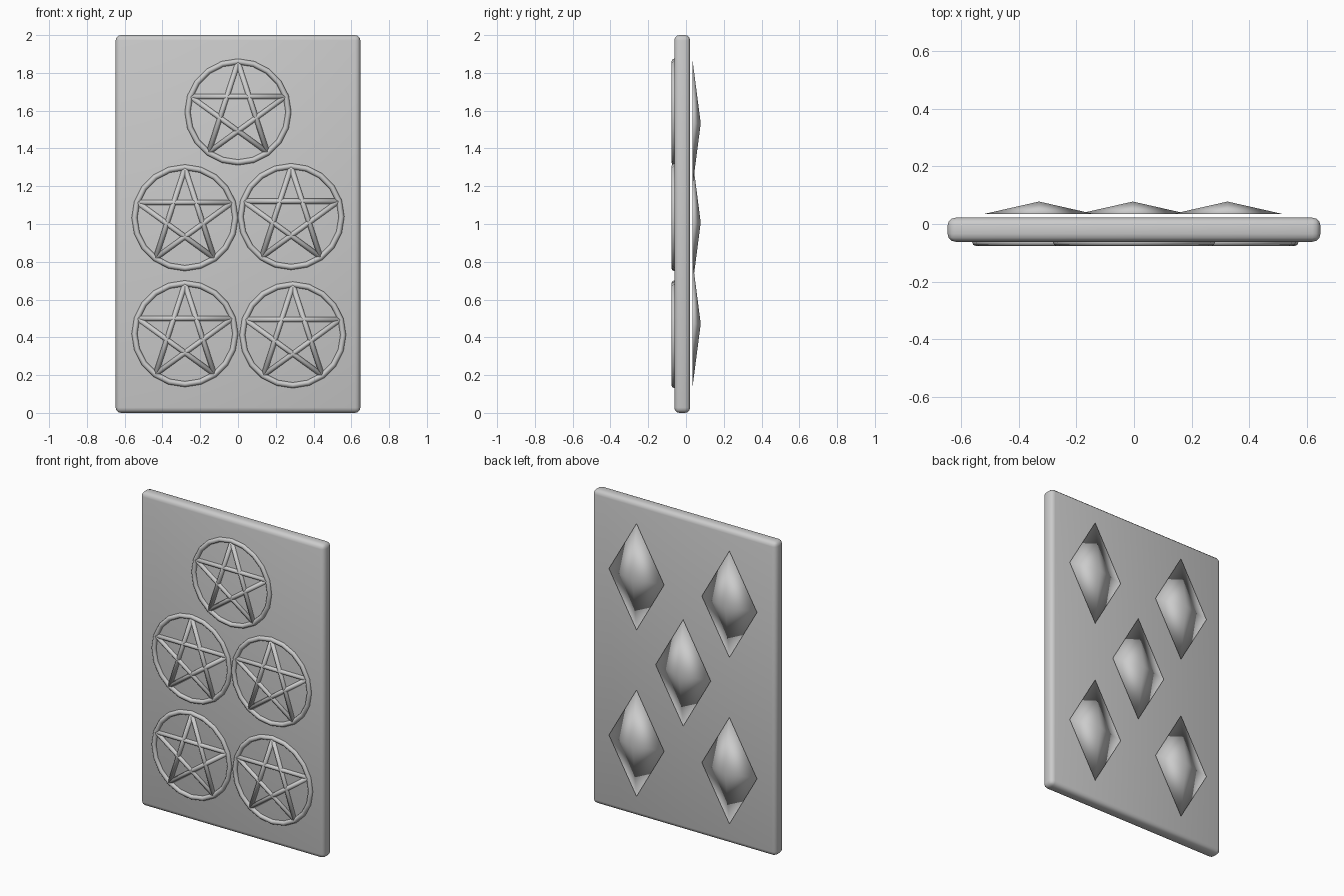
import bpy, bmesh, math
from mathutils import Vector, Matrix

if "Cube" in bpy.data.objects:
    bpy.data.objects.remove(bpy.data.objects["Cube"])

FACE_Y = -0.062   # front face of the slab
BACK_Y = 0.022    # back face of the slab


def finish(name, bm):
    """Turn a bmesh into a smooth shaded object."""
    bmesh.ops.recalc_face_normals(bm, faces=bm.faces)
    for f in bm.faces:
        f.smooth = True
    me = bpy.data.meshes.new(name)
    bm.to_mesh(me)
    bm.free()
    ob = bpy.data.objects.new(name, me)
    bpy.context.collection.objects.link(ob)
    return ob


# Rounded slab
bm = bmesh.new()
bmesh.ops.create_cube(bm, size=1)
bmesh.ops.scale(bm, vec=(1.296, BACK_Y - FACE_Y, 2.0), verts=bm.verts)
bmesh.ops.translate(bm, vec=(0, (BACK_Y + FACE_Y) / 2, 1), verts=bm.verts)
bmesh.ops.bevel(bm, geom=bm.edges[:], offset=0.028, segments=3,
                profile=0.5, affect='EDGES')
finish("slab", bm)


def add_ring(bm, major, minor, sides=20, tube=8):
    """Ring lying in the xz plane."""
    grid = []
    for i in range(sides):
        a = math.tau * i / sides
        row = []
        for j in range(tube):
            b = math.tau * j / tube
            r = major + minor * math.cos(b)
            row.append(bm.verts.new((r * math.sin(a), minor * math.sin(b), r * math.cos(a))))
        grid.append(row)
    for i in range(sides):
        n = (i + 1) % sides
        for j in range(tube):
            k = (j + 1) % tube
            bm.faces.new((grid[i][j], grid[n][j], grid[n][k], grid[i][k]))


def add_bar(bm, p, q, radius):
    """Round bar between two points."""
    d = q - p
    m = Matrix.Translation((p + q) / 2) @ d.to_track_quat('Z', 'Y').to_matrix().to_4x4()
    bmesh.ops.create_cone(bm, cap_ends=True, segments=8, radius1=radius,
                          radius2=radius, depth=d.length, matrix=m)


# Five ringed stars on the front
stars = [(0, 1.593), (-0.281, 1.033), (0.281, 1.039), (-0.281, 0.419), (0.29, 0.413)]
for n, (x, z) in enumerate(stars):
    bm = bmesh.new()
    add_ring(bm, 0.267, 0.015)
    tips = [Vector((0.263 * math.sin(math.tau * i / 5), 0,
                    0.263 * math.cos(math.tau * i / 5))) for i in range(5)]
    for i in range(5):
        add_bar(bm, tips[i], tips[(i + 2) % 5], 0.0135)
    bmesh.ops.translate(bm, vec=(x, FACE_Y, z), verts=bm.verts)
    finish(f"ringed_star_{n + 1}", bm)

# Five shallow diamond pyramids, hovering just off the back
diamonds = [(-0.33, 1.533), (0.325, 1.533), (-0.004, 1.008), (-0.33, 0.472), (0.325, 0.472)]
for n, (x, z) in enumerate(diamonds):
    bm = bmesh.new()
    rim = [bm.verts.new((x + dx, 0.034, z + dz))
           for dx, dz in ((0.195, 0), (0, 0.34), (-0.195, 0), (0, -0.34))]
    tip = bm.verts.new((x, 0.078, z))
    bm.faces.new(rim)
    for i in range(4):
        bm.faces.new((rim[i], rim[(i + 1) % 4], tip))
    finish(f"diamond_{n + 1}", bm)
